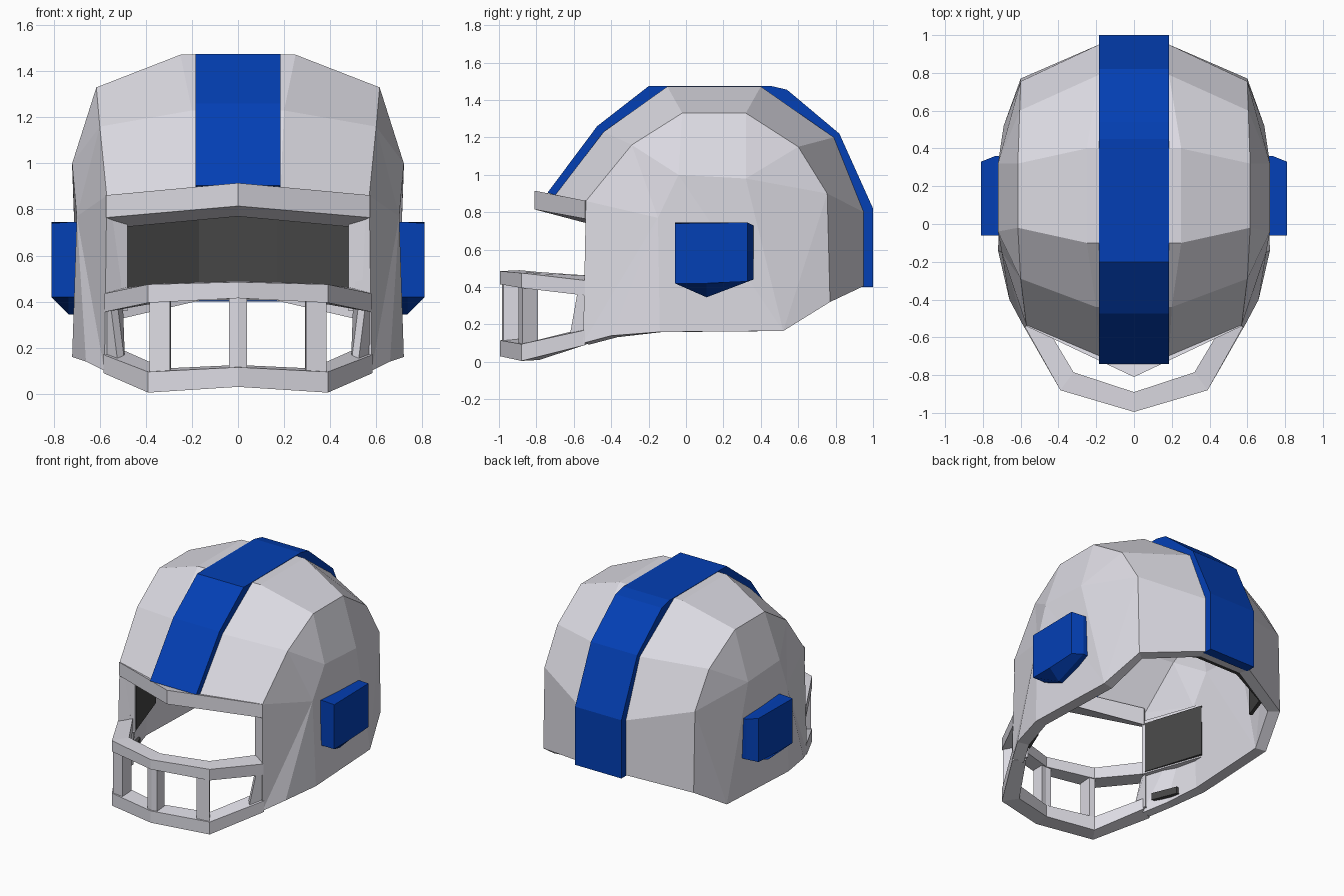
import bpy, bmesh

if "Cube" in bpy.data.objects:
    bpy.data.objects.remove(bpy.data.objects["Cube"])


def material(name, rgb):
    m = bpy.data.materials.new(name)
    m.diffuse_color = (*rgb, 1)
    m.use_nodes = True
    m.node_tree.nodes["Principled BSDF"].inputs["Base Color"].default_value = m.diffuse_color
    return m


GREY = material("light_grey", (0.72, 0.71, 0.77))
BLUE = material("blue", (0.001, 0.05, 0.46))
DARK = material("dark_grey", (0.062, 0.062, 0.062))


def build(name, verts, faces, mat, mirror=False):
    """Mesh object from points and faces; mirror adds the -x half."""
    bm = bmesh.new()
    for s in ((1, -1) if mirror else (1,)):
        vs = [bm.verts.new((s * x, y, z)) for x, y, z in verts]
        for f in faces:
            bm.faces.new([vs[i] for i in f])
    bmesh.ops.remove_doubles(bm, verts=bm.verts, dist=0.0005)
    bmesh.ops.recalc_face_normals(bm, faces=bm.faces)
    me = bpy.data.meshes.new(name)
    bm.to_mesh(me)
    bm.free()
    me.materials.append(mat)
    ob = bpy.data.objects.new(name, me)
    bpy.context.collection.objects.link(ob)
    return ob


def sweep(name, rings, mat, mirror=False, caps=(True, True)):
    """Skin a row of equal rings, with end caps."""
    n = len(rings[0])
    verts = [p for r in rings for p in r]
    faces = [(k * n + i, k * n + (i + 1) % n, (k + 1) * n + (i + 1) % n, (k + 1) * n + i)
             for k in range(len(rings) - 1) for i in range(n)]
    if caps[0]:
        faces.append(tuple(range(n)))
    if caps[1]:
        faces.append(tuple(range(len(verts) - n, len(verts))))
    return build(name, verts, faces, mat, mirror)


def bar(name, stations):
    """Mirrored bent bar; station = outer xy, inner xy, outer z low/high, inner z low/high."""
    rings = [[(*o, a), (*o, b), (*i, d), (*i, c)] for o, i, a, b, c, d in stations]
    sweep(name, rings, GREY, True, (False, True))


# Shell: crown ridge, shoulder line, side panel and lower rim (half, mirrored)
ridge = [(.185, -.70, .89), (.2, -.44, 1.23), (.25, -.1, 1.472), (.25, .4, 1.472),
         (.185, .79, 1.2), (.185, .95, .8), (.185, .95, .405)]
shoulder = [(.57, -.535, .86), (.6, -.29, 1.16), (.615, -.02, 1.33), (.615, .32, 1.33),
            (.605, .6, 1.15), (.6, .755, .9), (.6, .77, .32)]
side = [(.70, -.15, .77), (.72, -.04, 1.0), (.72, .32, .98)]
rim = [(.58, -.55, .10), (.66, -.4, .14), (.72, -.14, .16), (.69, .52, .165)]
middle = [(0, y, z) for x, y, z in ridge]
S, C, D, M = 7, 14, 17, 21
faces = [(i, i + 1, S + i + 1, S + i) for i in range(6)]
faces += [(M + i, M + i + 1, i + 1, i) for i in range(6)]
faces += [(S, S + 1, C), (S + 1, C + 1, C), (S + 1, S + 2, C + 1), (S + 2, S + 3, C + 2, C + 1),
          (S + 3, S + 4, C + 2), (S + 4, S + 5, C + 2), (S + 5, D + 3, C + 2),
          (S + 5, S + 6, D + 3), (C + 1, C + 2, D + 3), (C, C + 1, D + 3, D + 2),
          (S, C, D), (C, D + 1, D), (C, D + 2, D + 1)]
shell = build("helmet_shell", ridge + shoulder + side + rim + middle, faces, GREY, True)
if max(shell.data.polygons, key=lambda p: p.center.z).normal.z < 0:
    shell.data.flip_normals()
solid = shell.modifiers.new("thickness", 'SOLIDIFY')
solid.thickness = 0.08
solid.offset = -1

# Thick tapering posts beside the face opening
sweep("opening_side_posts", [[(.572, -.533, z), (.48, -.49, z), (.63, -.07, z), (.67, -.15, z)]
                             for z in (.36, .76)], GREY, True)

# Pointed brow above the face opening
bar("brow", [((0, -.81), (0, -.64), .815, .915, .77, .88),
             ((.572, -.54), (.48, -.47), .765, .862, .725, .85)])

# Face guard: two bent rails, uprights and jaw posts
bar("guard_upper_rail", [((0, -.995), (0, -.89), .415, .485, .415, .49),
                         ((.39, -.88), (.32, -.785), .395, .475, .40, .48),
                         ((.58, -.54), (.49, -.50), .355, .435, .37, .46)])
bar("guard_lower_rail", [((0, -.995), (0, -.89), .03, .115, .04, .125),
                         ((.39, -.88), (.32, -.785), .005, .095, .01, .11),
                         ((.585, -.54), (.50, -.50), .09, .17, .11, .19)])
bar("guard_middle_upright", [((0, -.985), (0, -.895), .08, .45, .08, .45),
                             ((.038, -.975), (.038, -.89), .08, .45, .08, .45)])
bar_pts = [(.385, -.875), (.295, -.895), (.29, -.80), (.33, -.79)]
sweep("guard_side_uprights", [[(x, y, z) for x, y in bar_pts] for z in (.06, .44)], GREY, True)
sweep("jaw_posts", [[(.575, -.53, z), (x, y, z), (x - .03, y + .03, z), (.50, -.48, z)]
                    for x, y, z in ((.52, -.625, .12), (.555, -.575, .40))], GREY, True)

# Centre stripe over the crown
outer = [(-.74, .905), (-.475, 1.26), (-.2, 1.474), (.45, 1.476), (.54, 1.455),
         (.82, 1.22), (1.0, .82), (1.0, .40)]
inner = [(-.60, .86), (-.42, 1.21), (-.1, 1.43), (.36, 1.43), (.45, 1.39),
         (.76, 1.17), (.93, .79), (.93, .40)]
sweep("centre_stripe", [[(-.185, *o), (.185, *o), (.185, *i), (-.185, *i)]
                        for o, i in zip(outer, inner)], BLUE)

# Ear plates
plate = [(-.06, .74), (.33, .745), (.33, .43), (.11, .42), (-.06, .42)]
base = [(-.06, .745), (.36, .73), (.36, .44), (.11, .345), (-.06, .42)]
sweep("ear_plates", [[(.66, *p) for p in base], [(.735, *p) for p in base],
                     [(.81, *p) for p in plate]], BLUE, True)


# Dark lining inside the back, cheeks and jaw
def lining(name, path, z0, z1, mirror):
    sweep(name, [[(xo, yo, z0), (xo, yo, z1), (xi, yi, z1), (xi, yi, z0)]
                 for (xo, yo), (xi, yi) in path], DARK, mirror)


lining("back_lining", [((.59, .50), (.57, .49)), ((.525, .69), (.505, .67)),
                       ((.18, .86), (.17, .84)), ((-.18, .86), (-.17, .84)),
                       ((-.525, .69), (-.505, .67)), ((-.59, .50), (-.57, .49))], .41, .80, False)
lining("cheek_lining", [((.495, -.47), (.483, -.465)), ((.635, -.06), (.618, -.05))],
       .37, .735, True)
lining("jaw_lining", [((.55, -.44), (.52, -.44)), ((.62, -.27), (.59, -.27))],
       .16, .21, True)
